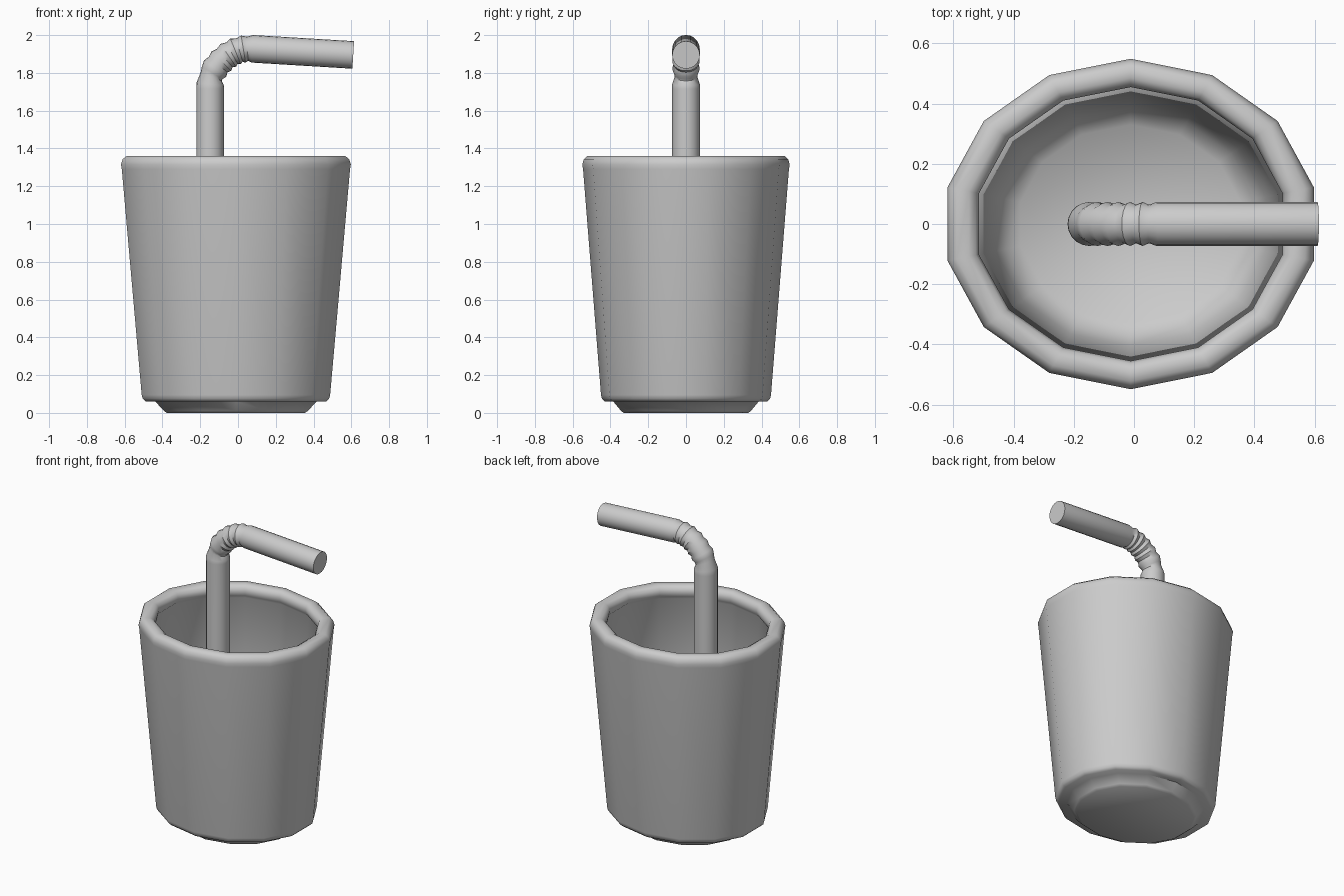
import bpy, bmesh, math
from mathutils import Vector

if "Cube" in bpy.data.objects:
    bpy.data.objects.remove(bpy.data.objects["Cube"])


def loft(name, rings, close_start=True, close_end=True, angle=50):
    """Skin a list of equal-length point rings into one smooth object."""
    bm = bmesh.new()
    loops = [[bm.verts.new(p) for p in ring] for ring in rings]
    n = len(loops[0])
    for a, b in zip(loops, loops[1:]):
        for i in range(n):
            j = (i + 1) % n
            bm.faces.new((a[i], a[j], b[j], b[i]))
    if close_start:
        bm.faces.new(loops[0][::-1])
    if close_end:
        bm.faces.new(loops[-1])
    bmesh.ops.recalc_face_normals(bm, faces=bm.faces[:])
    mesh = bpy.data.meshes.new(name)
    bm.to_mesh(mesh)
    bm.free()
    obj = bpy.data.objects.new(name, mesh)
    bpy.context.collection.objects.link(obj)
    bpy.ops.object.select_all(action='DESELECT')
    bpy.context.view_layer.objects.active = obj
    obj.select_set(True)
    bpy.ops.object.shade_smooth_by_angle(angle=math.radians(angle))
    return obj


# Cup: oval 14-sided profile, from foot up the outside, over the lip, down to the floor
SIDES, CX, STRETCH = 14, -0.011, 1.137
profile = [
    (0.33, 0.0), (0.345, 0.012), (0.385, 0.06), (0.43, 0.06), (0.445, 0.075), (0.45, 0.095),
    (0.545, 1.29), (0.549, 1.315), (0.541, 1.343), (0.522, 1.36),
    (0.485, 1.36), (0.464, 1.346), (0.455, 1.32), (0.46, 1.29), (0.475, 1.27),
    (0.405, 0.11), (0.375, 0.06), (0.33, 0.015),
]


def oval(r, z):
    return [(CX + r * STRETCH * math.sin(2 * math.pi * i / SIDES),
             r * math.cos(2 * math.pi * i / SIDES), z) for i in range(SIDES)]


loft("cup", [oval(r, z) for r, z in profile])

# Straw: stations of (centre x, centre z, direction angle, radius)
R, VALLEY, RIDGES = 0.073, 0.060, 5
stations = [(-0.148, 0.02, 90, R), (-0.148, 1.715, 90, R), (-0.147, 1.74, 84, R),
            (-0.142, 1.78, 68, VALLEY)]

# Pleated elbow following a quadratic curve
p0, p1, p2 = Vector((-0.137, 1.80)), Vector((-0.06, 1.922)), Vector((0.05, 1.928))
steps = RIDGES * 2
for k in range(steps + 1):
    t = k / steps
    p = p0 * (1 - t) ** 2 + p1 * 2 * t * (1 - t) + p2 * t * t
    d = (p1 - p0) * (1 - t) + (p2 - p1) * t
    stations.append((p.x, p.y, math.degrees(math.atan2(d.y, d.x)),
                     VALLEY + 0.004 if k % 2 == 0 else R))

# Straight mouth end, drooping slightly
stations += [(0.075, 1.9275, -3.5, R), (0.61, 1.895, -3.5, R)]


def tube_ring(x, z, deg, r, n=20):
    a = math.radians(deg)
    normal = Vector((-math.sin(a), 0, math.cos(a)))
    side = Vector((0, 1, 0))
    return [Vector((x, 0, z)) + normal * r * math.cos(2 * math.pi * i / n)
            + side * r * math.sin(2 * math.pi * i / n) for i in range(n)]


loft("bendy_straw", [tube_ring(*s) for s in stations], angle=40)
